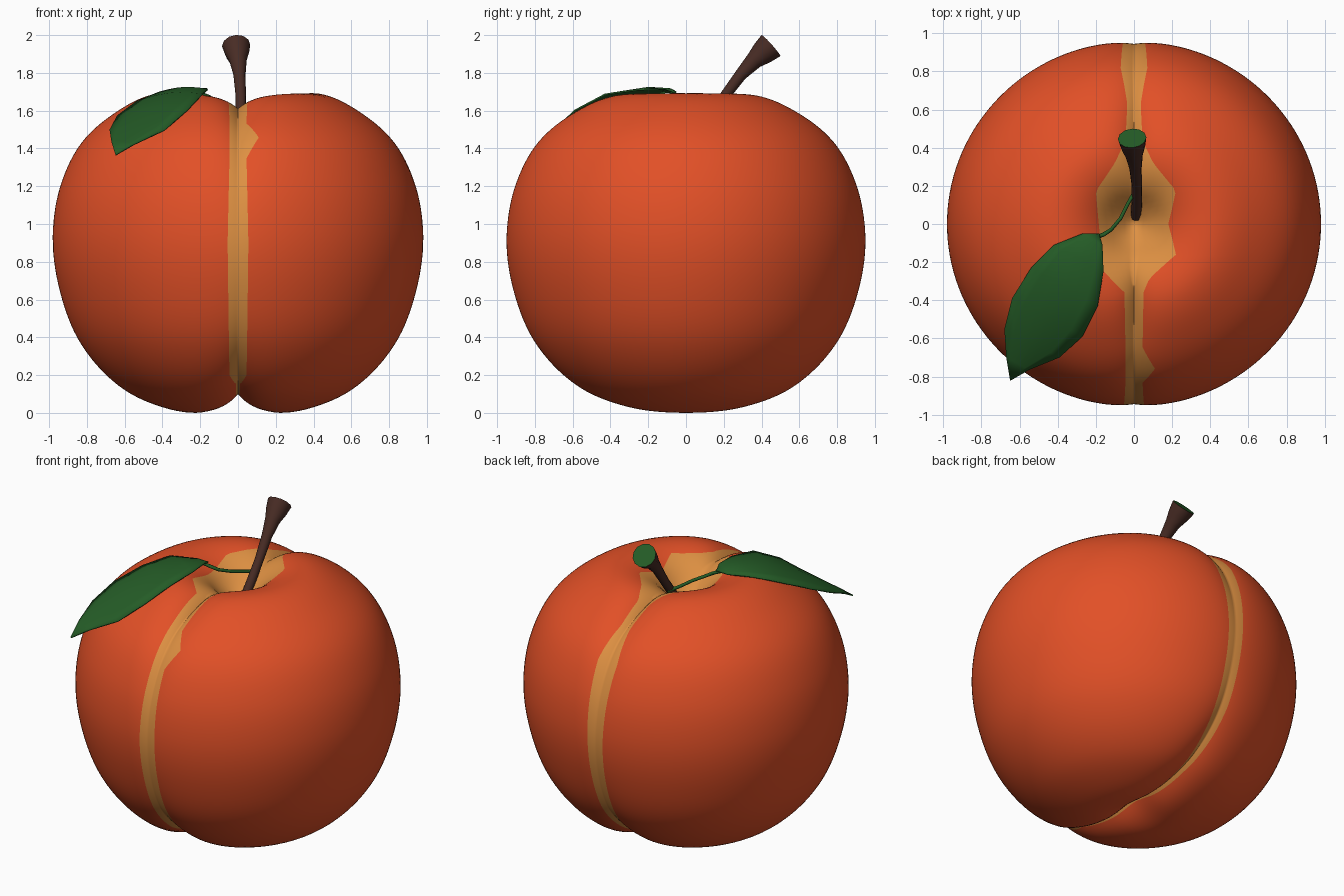
import bpy, bmesh, math
from mathutils import Vector

cube = bpy.data.objects.get("Cube")
if cube:
    bpy.data.objects.remove(cube, do_unlink=True)


def material(name, rgb):
    m = bpy.data.materials.new(name)
    m.use_nodes = True
    m.diffuse_color = (*rgb, 1)
    bsdf = next(n for n in m.node_tree.nodes if n.type == 'BSDF_PRINCIPLED')
    bsdf.inputs["Base Color"].default_value = (*rgb, 1)
    return m


RED = material("orange red skin", (0.76, 0.08, 0.02))
AMBER = material("amber seam", (0.73, 0.28, 0.055))
BROWN = material("brown bark", (0.065, 0.025, 0.018))
GREEN = material("leaf green", (0.018, 0.107, 0.02))


def finish(bm, name, mats, angle=60):
    mesh = bpy.data.meshes.new(name)
    bmesh.ops.recalc_face_normals(bm, faces=bm.faces)
    bm.to_mesh(mesh)
    bm.free()
    ob = bpy.data.objects.new(name, mesh)
    bpy.context.collection.objects.link(ob)
    for m in mats:
        mesh.materials.append(m)
    bpy.ops.object.select_all(action='DESELECT')
    ob.select_set(True)
    bpy.context.view_layer.objects.active = ob
    bpy.ops.object.shade_smooth_by_angle(angle=math.radians(angle))
    return ob


def linear(keys, x):
    for (a, u), (b, v) in zip(keys, keys[1:]):
        if x <= b:
            return u + (v - u) * max(0, (x - a) / (b - a))
    return keys[-1][1]


def smooth(keys, x):
    """Hermite curve through the keys."""
    n = len(keys) - 1
    i = next((k for k in range(n) if x <= keys[k + 1][0]), n - 1)

    def slope(k):
        if k in (0, n):
            return 0
        (a, u), (b, v) = keys[k - 1], keys[k + 1]
        return (v - u) / (b - a)
    (a, u), (b, v) = keys[i], keys[i + 1]
    h, t = b - a, (x - a) / (b - a)
    return (u * (2*t**3 - 3*t*t + 1) + v * (3*t*t - 2*t**3)
            + h * slope(i) * (t**3 - 2*t*t + t) + h * slope(i + 1) * (t**3 - t*t))


# Fruit: round profile (radius, height) seen from a centre point
CENTRE = Vector((0, 0, 0.9))
PROFILE = [(0, 1.45), (.1, 1.53), (.2, 1.63), (.32, 1.685), (.45, 1.685), (.65, 1.585),
           (.82, 1.43), (.925, 1.22), (.97, .97), (.935, .65), (.82, .36), (.6, .125),
           (.4, .03), (.22, -.01), (0, 0)]
RADIUS = [(math.atan2(r, z - .9), math.hypot(r, z - .9)) for r, z in PROFILE]
# Groove depth and seam half-widths by angle: 0 is up, positive is to the back
GROOVE = [(0, 0), (15, .05), (30, .1), (50, .06), (90, .015), (120, .03), (150, .09), (180, .12)]
BACK = [(60, .07), (90, .055), (120, .045), (150, .02), (180, .01)]
FRONT = [(-180, .01), (-146, .01), (-138, .045), (-90, .055), (-62, .045)]
SEAM = {
    1: FRONT + [(-54, .11), (-46, .045), (-26, .05), (-21, .08), (-12, .22), (0, .18),
                (13, .22), (23, .1), (31, .045), (45, .035)] + BACK,
    -1: FRONT + [(-45, .045), (-26, .05), (-18, .16), (-4, .18), (13, .2),
                 (23, .1), (31, .045), (45, .035)] + BACK,
}


def skin_point(phi, theta):
    side = Vector((0, math.sin(theta), math.cos(theta)))
    d = side * math.cos(phi) + Vector((math.sin(phi), 0, 0))
    p = d * smooth(RADIUS, math.acos(max(-1, min(1, d.z))))
    depth = smooth(GROOVE, abs(math.degrees(theta)))
    p -= side * depth * math.exp(-abs(p.x) / .09)
    return CENTRE + Vector((p.x * 1.01, p.y * .988, p.z))


def seam_phi(theta, s):
    """Angle at which the skin reaches the edge of the seam."""
    w, lo, hi = linear(SEAM[s], math.degrees(theta)), 0, .6
    for _ in range(14):
        mid = (lo + hi) / 2
        lo, hi = (mid, hi) if skin_point(mid, theta).x < w else (lo, mid)
    return lo


STEPS, INNER, OUTER = 180, 6, 40
bm = bmesh.new()
thetas = [math.radians(-180 + 360 * j / STEPS) for j in range(STEPS)]
middle = [bm.verts.new(skin_point(0, t)) for t in thetas]
for s in (1, -1):
    edge = [seam_phi(t, s) for t in thetas]
    prev = middle
    for i in range(1, INNER + OUTER):
        ring = []
        for t, e in zip(thetas, edge):
            f = max(0, i - INNER) / OUTER
            phi = e * min(1, i / INNER) + (math.pi / 2 - e) * f ** 1.2
            ring.append(bm.verts.new(skin_point(s * phi, t)))
        for j in range(STEPS):
            k = (j + 1) % STEPS
            face = bm.faces.new((prev[j], prev[k], ring[k], ring[j]))
            face.material_index = 1 if i <= INNER else 0
        prev = ring
    pole = bm.verts.new(skin_point(s * math.pi / 2, 0))
    for j in range(STEPS):
        bm.faces.new((prev[j], prev[(j + 1) % STEPS], pole))
finish(bm, "fruit", [RED, AMBER], 80)


# Stem and leaf stalk: tapered tubes along a path of (x, y, z, radius)
def tube(name, path, sides, mats):
    bm = bmesh.new()
    pts = [Vector(p[:3]) for p in path]
    rings = []
    for i, p in enumerate(pts):
        axis = pts[min(i + 1, len(pts) - 1)] - pts[max(i - 1, 0)]
        u = axis.cross(Vector((.3, -.2, 1)) if abs(axis.z) < .04 else Vector((1, 0, 0))).normalized()
        v = axis.normalized().cross(u)
        angles = [2 * math.pi * k / sides for k in range(sides)]
        rings.append([bm.verts.new(p + path[i][3] * (u * math.cos(a) + v * math.sin(a)))
                      for a in angles])
    for a, b in zip(rings, rings[1:]):
        for k in range(sides):
            n = (k + 1) % sides
            bm.faces.new((a[k], a[n], b[n], b[k]))
    bm.faces.new(rings[0])
    bm.faces.new(rings[-1]).material_index = len(mats) - 1
    return finish(bm, name, mats, 50)


tube("stem", [(.01, .04, 1.45, .028), (.015, .12, 1.565, .028), (.015, .2, 1.67, .027),
              (.008, .29, 1.79, .032), (0, .36, 1.865, .046), (-.005, .405, 1.905, .064),
              (-.01, .45, 1.945, .075)], 12, [BROWN, GREEN])
tube("leaf_stalk", [(.01, .18, 1.6, .011), (-.03, .11, 1.615, .01), (-.07, .03, 1.635, .01),
                    (-.12, -.03, 1.655, .01), (-.16, -.055, 1.675, .011),
                    (-.21, -.075, 1.695, .012)], 8, [GREEN])

# Leaf: rows running between the left and right outlines, base to tip
LEFT = [(-.18, -.05, 1.70), (-.27, -.05, 1.70), (-.42, -.11, 1.70), (-.54, -.23, 1.65),
        (-.64, -.39, 1.575), (-.68, -.55, 1.50), (-.67, -.70, 1.435), (-.65, -.82, 1.37)]
RIGHT = [(-.18, -.06, 1.70), (-.165, -.11, 1.72), (-.16, -.25, 1.715), (-.19, -.43, 1.69),
         (-.27, -.59, 1.605), (-.39, -.70, 1.50), (-.55, -.765, 1.425), (-.645, -.82, 1.37)]
COLS = 6
bm = bmesh.new()
rows = []
for a, b in zip(LEFT, RIGHT):
    a, b = Vector(a), Vector(b)
    lift = Vector((0, 0, .06 * (b - a).length))
    rows.append([bm.verts.new(a.lerp(b, k / COLS) + lift * math.sin(math.pi * k / COLS))
                 for k in range(COLS + 1)])
for a, b in zip(rows, rows[1:]):
    for k in range(COLS):
        bm.faces.new((a[k], b[k], b[k + 1], a[k + 1]))
leaf = finish(bm, "leaf", [GREEN])
thick = leaf.modifiers.new("thickness", 'SOLIDIFY')
thick.thickness = .008
